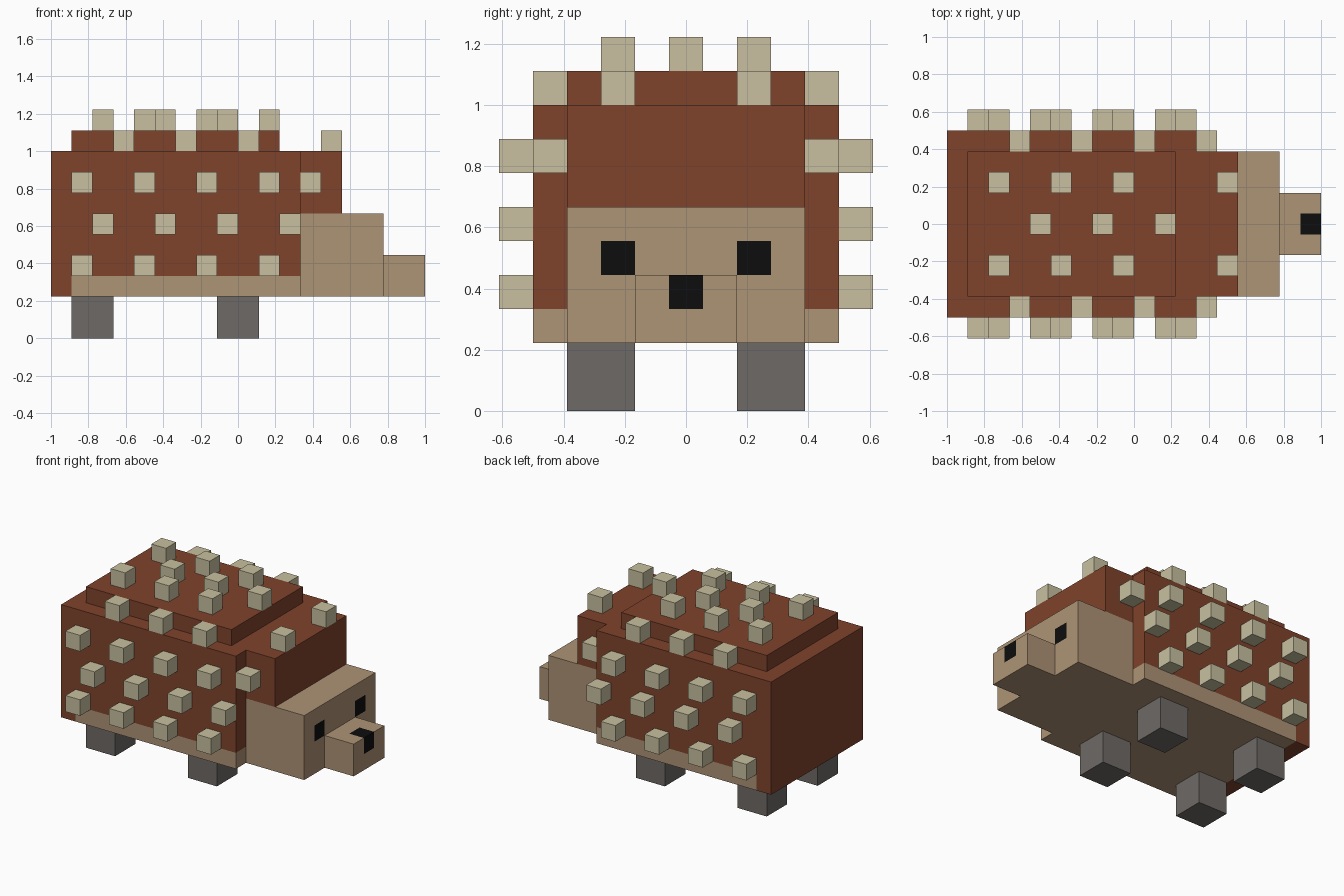
import bpy
import bmesh
from mathutils import Matrix, Vector

U = 1 / 9  # one block of the model's grid

if "Cube" in bpy.data.objects:
    bpy.data.objects.remove(bpy.data.objects["Cube"], do_unlink=True)


def material(name, rgb):
    mat = bpy.data.materials.new(name)
    mat.use_nodes = True
    color = (*rgb, 1)
    mat.diffuse_color = color
    bsdf = next(n for n in mat.node_tree.nodes if n.type == "BSDF_PRINCIPLED")
    bsdf.inputs["Base Color"].default_value = color
    bsdf.inputs["Roughness"].default_value = 0.9
    return mat


BROWN = material("brown fur", (0.216, 0.056, 0.025))
TAN = material("tan skin", (0.423, 0.292, 0.181))
CREAM = material("cream spikes", (0.578, 0.527, 0.352))
GREY = material("grey feet", (0.156, 0.144, 0.133))
BLACK = material("black", (0.004, 0.004, 0.004))


def add_box(bm, lo, hi):
    lo, hi = Vector(lo), Vector(hi)
    place = Matrix.Translation((lo + hi) / 2) @ Matrix.Diagonal((*(hi - lo), 1))
    bmesh.ops.create_cube(bm, size=1, matrix=place)


def finish(bm, name, *mats):
    bmesh.ops.scale(bm, vec=(U, U, U), verts=bm.verts)
    mesh = bpy.data.meshes.new(name)
    bm.to_mesh(mesh)
    bm.free()
    for mat in mats:
        mesh.materials.append(mat)
    obj = bpy.data.objects.new(name, mesh)
    bpy.context.collection.objects.link(obj)


def box(name, lo, hi, base, cuts=(), second=None, rule=None):
    """Box in grid units; cuts are (axis, position), rule picks second-colour faces."""
    bm = bmesh.new()
    add_box(bm, lo, hi)
    for axis, pos in cuts:
        normal = Vector([float(axis == i) for i in range(3)])
        geom = bm.verts[:] + bm.edges[:] + bm.faces[:]
        bmesh.ops.bisect_plane(bm, geom=geom, plane_co=normal * pos, plane_no=normal)
    if second:
        for face in bm.faces:
            face.material_index = int(rule(face.calc_center_median()))
    finish(bm, name, base, *([second] if second else []))


def spikes(name, corners):
    """Unit cubes from their low corners, mirrored across y where off centre."""
    bm = bmesh.new()
    for x, y, z in corners:
        for low_y in {y, -y - 1}:
            add_box(bm, (x, low_y, z), (x + 1, low_y + 1, z + 1))
    finish(bm, name, CREAM)


# Body: furry shell with a bare belly band
box("body", (-9, -4.5, 2), (3, 4.5, 9), BROWN, [(2, 3), (0, -8)], TAN,
    lambda c: c.z < 3 and c.x > -8)
box("back_hump", (-8, -3.5, 9), (2, 3.5, 10), BROWN)
box("neck_fur", (3, -3.5, 6), (5, 3.5, 9), BROWN)

# Head with eyes cut into the face
box("head", (3, -3.5, 2), (7, 3.5, 6), TAN,
    [(1, -2.5), (1, -1.5), (1, 1.5), (1, 2.5), (2, 4), (2, 5)], BLACK,
    lambda c: c.x > 6.9 and 1.5 < abs(c.y) < 2.5 and 4 < c.z < 5)

# Snout with the nose wrapping over its front edge
box("snout", (7, -1.5, 2), (9, 1.5, 4), TAN,
    [(0, 8), (1, -0.5), (1, 0.5), (2, 3)], BLACK,
    lambda c: c.x > 8 and abs(c.y) < 0.5 and c.z > 3)

# Legs
for end, x in (("back", -8), ("front", -1)):
    for side, y in (("left", 1.5), ("right", -3.5)):
        box(f"{end}_{side}_leg", (x, y, 0), (x + 2, y + 2, 2), GREY)

# Spikes, in staggered rows
side_rows = ((3, -8), (5, -7), (7, -8))
spikes("side_spikes", [(x0 + 3 * i, 4.5, z) for z, x0 in side_rows for i in range(4)])
spikes("ledge_spikes", [(x, 3.5, 9) for x in (-6, -3, 0)])
spikes("top_outer_spikes", [(x, 1.5, 10) for x in (-7, -4, -1)])
spikes("top_middle_spikes", [(x, -0.5, 10) for x in (-5, -2, 1)])
spikes("neck_spikes", [(3, 3.5, 7), (4, 1.5, 9)])
